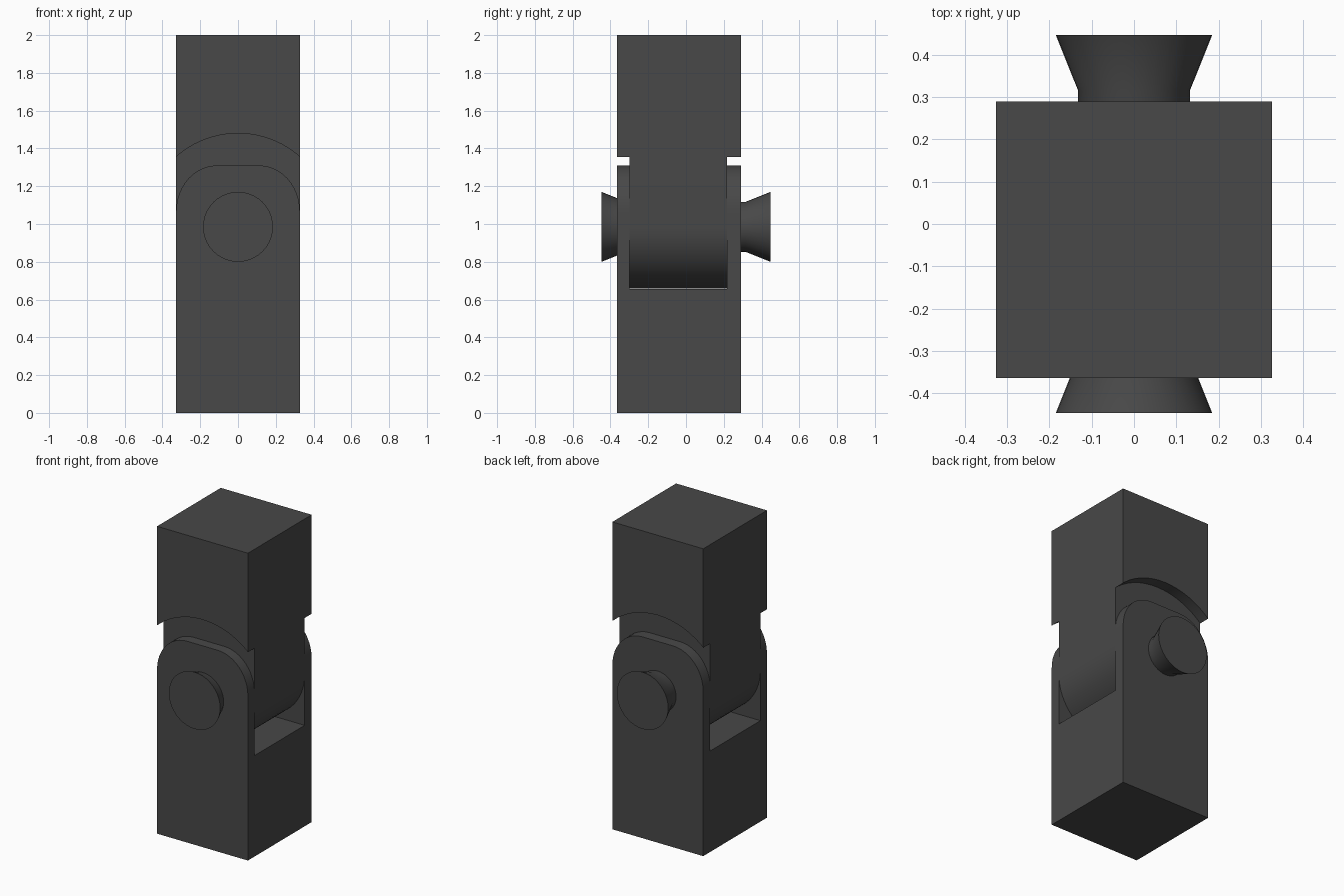
import bpy, bmesh, math

if "Cube" in bpy.data.objects:
    bpy.data.objects.remove(bpy.data.objects["Cube"])

W = 0.327                  # half width in x
Y0, Y1 = -0.365, 0.29      # body depth
S0, S1 = -0.298, 0.218     # slot between the prongs
PZ = 0.985                 # pivot height

mat = bpy.data.materials.new("dark_metal")
mat.diffuse_color = (0.065, 0.065, 0.065, 1)
mat.use_nodes = True
mat.node_tree.nodes["Principled BSDF"].inputs["Base Color"].default_value = mat.diffuse_color


def arc(cx, cz, rx, rz, a0, a1, n):
    angles = [math.radians(a0 + (a1 - a0) * i / n) for i in range(n + 1)]
    return [(cx + rx * math.cos(a), cz + rz * math.sin(a)) for a in angles]


def finish(name, bm):
    bmesh.ops.recalc_face_normals(bm, faces=bm.faces)
    me = bpy.data.meshes.new(name)
    bm.to_mesh(me)
    bm.free()
    me.materials.append(mat)
    ob = bpy.data.objects.new(name, me)
    bpy.context.collection.objects.link(ob)
    return ob


def extrude(name, profile, y0, y1):
    """Extrude an x-z outline along y."""
    bm = bmesh.new()
    face = bm.faces.new([bm.verts.new((x, y0, z)) for x, z in profile])
    ext = bmesh.ops.extrude_face_region(bm, geom=[face])
    verts = [v for v in ext["geom"] if isinstance(v, bmesh.types.BMVert)]
    bmesh.ops.translate(bm, verts=verts, vec=(0, y1 - y0, 0))
    return finish(name, bm)


def activate(ob):
    bpy.ops.object.select_all(action='DESELECT')
    ob.select_set(True)
    bpy.context.view_layer.objects.active = ob


def cut(ob, cutter):
    mod = ob.modifiers.new("cut", 'BOOLEAN')
    mod.operation, mod.solver, mod.object = 'DIFFERENCE', 'EXACT', cutter
    activate(ob)
    bpy.ops.object.modifier_apply(modifier=mod.name)
    bpy.data.objects.remove(cutter)


# Lower link: block with two rounded prongs
fork = extrude("lower_fork",
               [(-W, 0), (W, 0)] + arc(0.11, 1.07, W - 0.11, 0.24, 0, 90, 12)
               + arc(-0.11, 1.07, W - 0.11, 0.24, 90, 180, 12), Y0, Y1)
cut(fork, extrude("slot_cutter", [(-1, 0.657), (1, 0.657), (1, 1.6), (-1, 1.6)], S0, S1))

# Upper link: block with a round-ended tongue between the prongs
link = extrude("upper_link", [(W, 2), (-W, 2)] + arc(0, PZ, W, W, 180, 360, 32), Y0, Y1)
for a, b in ((-0.6, S0), (S1, 0.6)):
    cut(link, extrude("clearance_cutter", arc(0, PZ, 0.495, 0.495, 0, 354.375, 63), a, b))

# Hinge pin with flared heads
bm = bmesh.new()
N = 40
rings = []
for y, r in ((-0.447, 0.185), (-0.315, 0.132), (0.315, 0.132), (0.447, 0.185)):
    rings.append([bm.verts.new((x, y, z)) for x, z in arc(0, PZ, r, r, 0, 360 - 360 / N, N - 1)])
for lo, hi in zip(rings, rings[1:]):
    for i in range(N):
        j = (i + 1) % N
        bm.faces.new((lo[i], lo[j], hi[j], hi[i]))
bm.faces.new(rings[0])
bm.faces.new(rings[-1])
pin = finish("hinge_pin", bm)

for ob in (fork, link, pin):
    activate(ob)
    bpy.ops.object.shade_smooth_by_angle(angle=math.radians(30))
